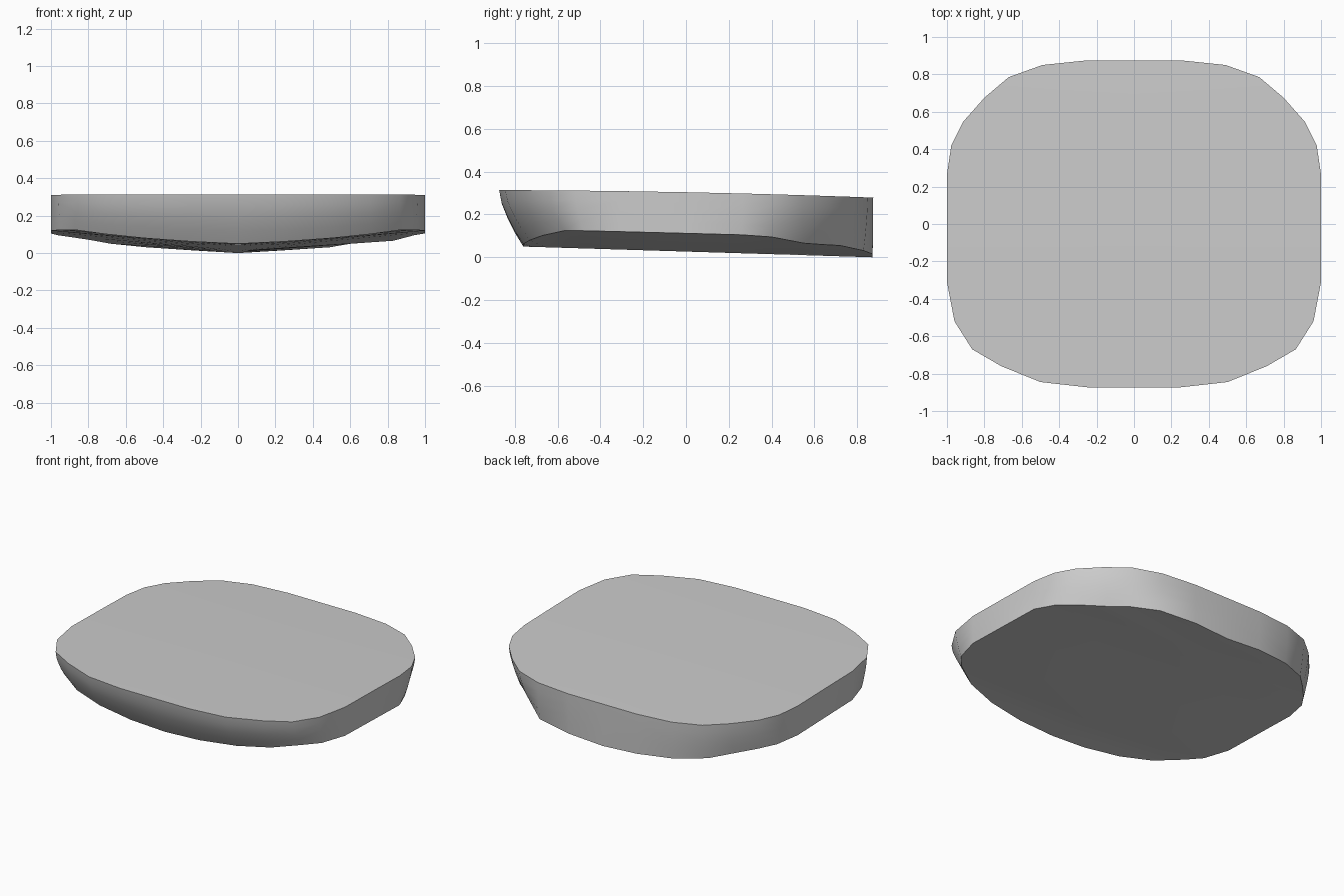
import bpy, bmesh, math

if "Cube" in bpy.data.objects:
    bpy.data.objects.remove(bpy.data.objects["Cube"])

# Right half of the rim, front to back: (top x, top y, bottom x, bottom y, bottom z)
RIGHT = [
    (0, -.873, 0, -.76, .05), (.25, -.873, .25, -.76, .062), (.5, -.845, .5, -.73, .08),
    (.71, -.76, .71, -.67, .102), (.865, -.67, .87, -.57, .124), (.96, -.52, .95, -.48, .124),
    (1, -.31, 1, -.31, .12), (1, 0, 1, 0, .112), (1, .265, 1, .26, .105),
    (.977, .42, .94, .40, .095), (.915, .545, .83, .55, .066), (.8, .675, .73, .63, .06),
    (.67, .785, .63, .72, .055), (.49, .85, .49, .83, .031),
    (.25, .875, .25, .872, .015), (0, .875, 0, .872, 0),
]
# The back left corner is less undercut than the back right one
LEFT_BOTTOM = {9: (.96, .42, .095), 10: (.89, .52, .085),
               11: (.79, .63, .07), 12: (.68, .74, .05)}
# Wall profile: (height fraction, outward fraction)
WALL = [(0, 0), (.25, .36), (.5, .65), (.77, .90), (1, 1)]


def top_z(y):
    return .304 - .02 * y - .01 * y * y


def ridge_z(y):
    return .05 * (.872 - y) / 1.632


bm = bmesh.new()


def column(row, side, i):
    tx, ty, bx, by, bz = row
    if side < 0 and i in LEFT_BOTTOM:
        bx, by, bz = LEFT_BOTTOM[i]
    return [bm.verts.new((side * (bx + (tx - bx) * f), by + (ty - by) * f,
                          bz + (top_z(ty) - bz) * h)) for h, f in WALL]


n = len(RIGHT)
right = [column(r, 1, i) for i, r in enumerate(RIGHT)]
left = [right[0]] + [column(RIGHT[i], -1, i) for i in range(1, n - 1)] + [right[-1]]

# Side walls
for half in (right, left):
    for a, b in zip(half, half[1:]):
        for k in range(len(WALL) - 1):
            bm.faces.new((a[k], b[k], b[k + 1], a[k + 1]))

# Top and keeled bottom, each bridged to a centre line
for level, height in ((-1, top_z), (0, ridge_z)):
    centre = [right[0][level]]
    for i in range(1, n - 1):
        y = (right[i][level].co.y + left[i][level].co.y) / 2
        # spread centre points evenly enough to avoid slivers at the ends
        centre.append(bm.verts.new((0, y * .98, height(y * .98))))
    centre.append(right[-1][level])
    for half in (right, left):
        for i in range(n - 1):
            ring = [half[i][level], half[i + 1][level], centre[i + 1], centre[i]]
            bm.faces.new(list(dict.fromkeys(ring)))

bmesh.ops.recalc_face_normals(bm, faces=bm.faces[:])
mesh = bpy.data.meshes.new("cushion_slab")
bm.to_mesh(mesh)
bm.free()
slab = bpy.data.objects.new("cushion_slab", mesh)
bpy.context.collection.objects.link(slab)
bpy.context.view_layer.objects.active = slab
slab.select_set(True)
bpy.ops.object.shade_smooth_by_angle(angle=math.radians(35))
